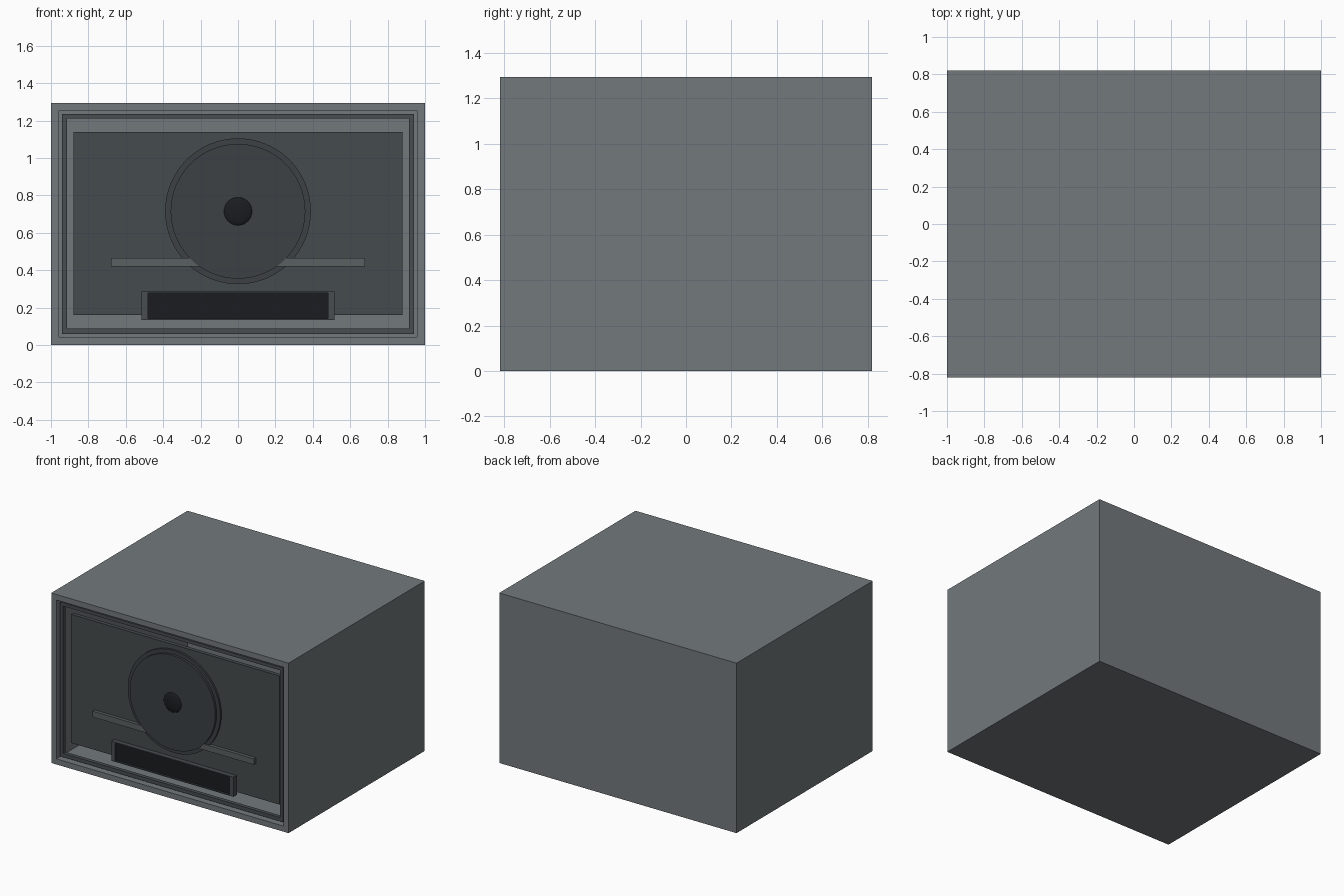
import bpy, bmesh
from math import radians

if "Cube" in bpy.data.objects:
    bpy.data.objects.remove(bpy.data.objects["Cube"])

FRONT = -0.82


def material(name, r, g, b):
    m = bpy.data.materials.new(name)
    m.diffuse_color = (r, g, b, 1)
    m.use_nodes = True
    m.node_tree.nodes["Principled BSDF"].inputs["Base Color"].default_value = m.diffuse_color
    return m


GREY = material("case_grey", 0.17, 0.19, 0.20)
TRIM = material("trim_dark", 0.065, 0.075, 0.08)
PANEL = material("panel_dark", 0.06, 0.07, 0.075)
DISC = material("disc_dark", 0.045, 0.052, 0.056)
BAR = material("bar_grey", 0.10, 0.115, 0.12)
BLACK = material("black", 0.01, 0.012, 0.014)


def finish(name, bm, mat):
    bmesh.ops.recalc_face_normals(bm, faces=bm.faces[:])
    me = bpy.data.meshes.new(name)
    bm.to_mesh(me)
    bm.free()
    ob = bpy.data.objects.new(name, me)
    bpy.context.collection.objects.link(ob)
    me.materials.append(mat)
    return ob


def box_mesh(x, y, z):
    bm = bmesh.new()
    bmesh.ops.create_cube(bm, size=1)
    for v in bm.verts:
        v.co = [lo if c < 0 else hi for c, (lo, hi) in zip(v.co, (x, y, z))]
    return bm


def box(name, half_x, d0, d1, z, mat):
    """Box centred on x, between depths d0 and d1 behind the front."""
    return finish(name, box_mesh((-half_x, half_x), (FRONT + d0, FRONT + d1), z), mat)


def frame(name, outer, inner, d0, d1, mat):
    """Rectangular ring; outer and inner are (half width, z low, z high)."""
    bm = bmesh.new()
    rings = []
    for (w, a, b), d in ((outer, d0), (inner, d0), (inner, d1), (outer, d1)):
        rings.append([bm.verts.new((x, FRONT + d, z))
                      for x, z in ((-w, a), (w, a), (w, b), (-w, b))])
    for i in range(4):
        p, q = rings[i], rings[(i + 1) % 4]
        for j in range(4):
            k = (j + 1) % 4
            bm.faces.new((p[j], p[k], q[k], q[j]))
    return finish(name, bm, mat)


def smooth(ob):
    bpy.ops.object.select_all(action='DESELECT')
    bpy.context.view_layer.objects.active = ob
    ob.select_set(True)
    bpy.ops.object.shade_smooth_by_angle(angle=radians(30))


def disc(name, radius, d0, d1, mat):
    bpy.ops.mesh.primitive_cylinder_add(
        vertices=64, radius=radius, depth=d1 - d0,
        location=(0, FRONT + (d0 + d1) / 2, 0.715), rotation=(radians(90), 0, 0))
    ob = bpy.context.object
    ob.name = name
    ob.data.materials.append(mat)
    smooth(ob)


# Hollow case, open at the front
bm = box_mesh((-1, 1), (FRONT, -FRONT), (0, 1.295))
bm.normal_update()
front = min(bm.faces, key=lambda f: f.calc_center_median().y)
bmesh.ops.inset_region(bm, faces=[front], thickness=0.06)
front = bmesh.ops.extrude_discrete_faces(bm, faces=[front])["faces"][0]
bmesh.ops.translate(bm, verts=front.verts[:], vec=(0, 1.58, 0))
finish("case", bm, GREY)

# Trim around the opening and the floating front panel
frame("opening_trim", (0.94, 0.06, 1.235), (0.915, 0.088, 1.21), 0.02, 0.05, TRIM)
box("front_panel", 0.88, 0.065, 0.095, (0.16, 1.14), PANEL)

# Cross bar and round dial
box("cross_bar", 0.68, 0.04, 0.068, (0.42, 0.465), BAR)
disc("dial_ring", 0.39, 0.05, 0.07, DISC)
disc("dial_disc", 0.36, 0.032, 0.06, DISC)
bpy.ops.mesh.primitive_uv_sphere_add(segments=32, ring_count=16, radius=0.076,
                                     location=(0, FRONT + 0.035, 0.715))
hub = bpy.context.object
hub.name = "dial_hub"
hub.scale.y = 0.25
hub.data.materials.append(BLACK)
smooth(hub)

# Lower slot with a dark insert
frame("slot_frame", (0.515, 0.135, 0.285), (0.482, 0.143, 0.277), 0.03, 0.075, TRIM)
box("slot_insert", 0.482, 0.04, 0.075, (0.143, 0.277), BLACK)
